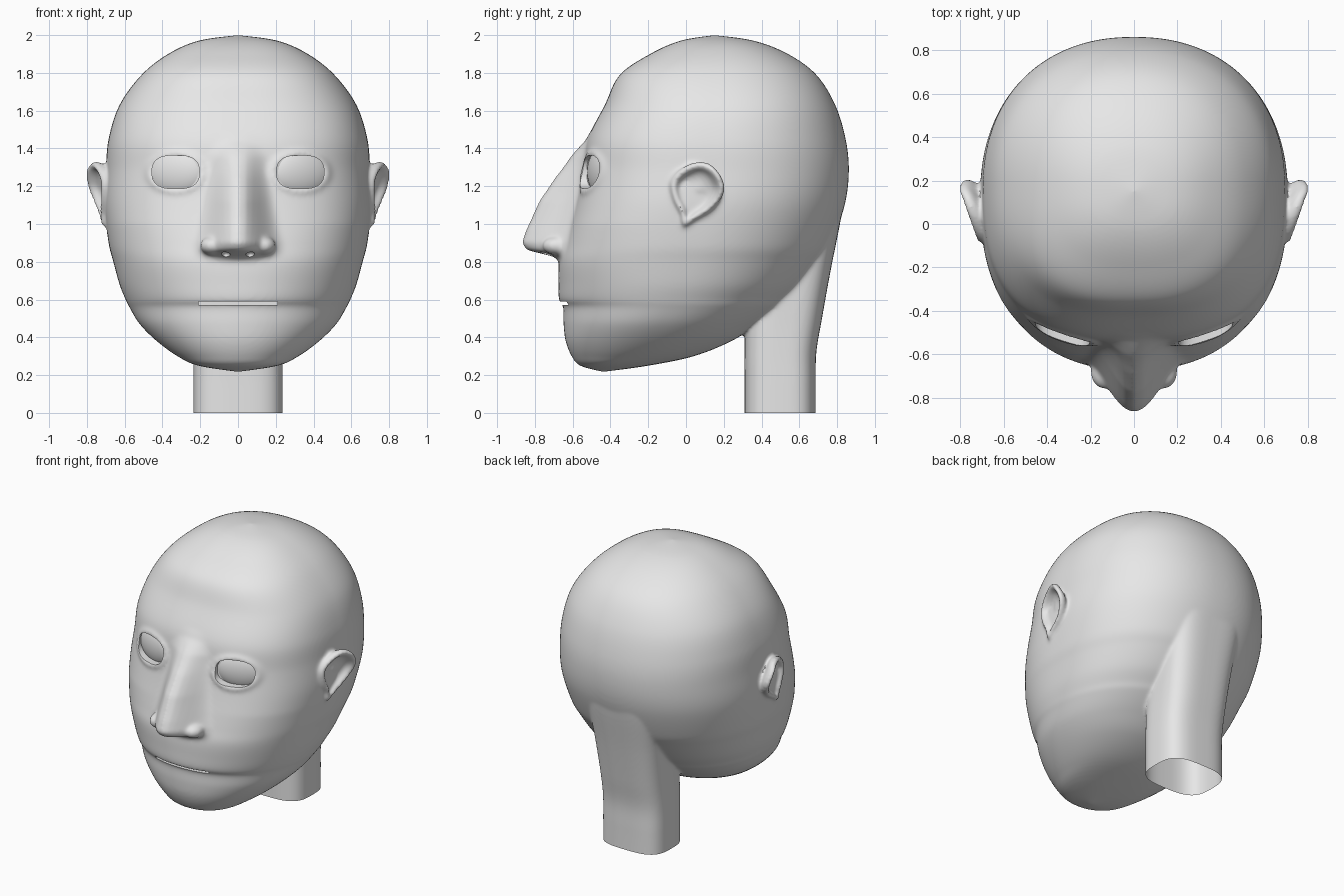
import bpy, bmesh, math
from mathutils import Vector, Matrix

cube = bpy.data.objects.get("Cube")
if cube:
    bpy.data.objects.remove(cube, do_unlink=True)

skin = bpy.data.materials.new("matte_grey")
skin.use_nodes = True
grey = (0.8, 0.8, 0.8, 1)
skin.diffuse_color = grey
skin.node_tree.nodes["Principled BSDF"].inputs["Base Color"].default_value = grey


def clamp(v):
    return max(0.0, min(1.0, v))


def spline(rows, t, closed=False):
    """Smooth curve through the rows, t from 0 to 1."""
    count = len(rows)
    spans = count if closed else count - 1
    i = min(int(t * spans), spans - 1)
    f = t * spans - i

    def pick(k):
        return Vector(rows[k % count] if closed else rows[max(0, min(count - 1, k))])

    a, b, c, d = (pick(i + k) for k in (-1, 0, 1, 2))
    return b + ((c - a) + ((2 * a - 5 * b + 4 * c - d) + (3 * (b - c) + d - a) * f) * f) * f / 2


def at_height(rows, z):
    """Linear lookup in a table sorted by falling height."""
    for hi, lo in zip(rows, rows[1:]):
        if lo[0] <= z <= hi[0]:
            return Vector(lo).lerp(Vector(hi), (z - lo[0]) / (hi[0] - lo[0]))
    return Vector((z, 0, 1))


def power(v, n):
    return math.copysign(abs(v) ** (2 / n), v)


def loft(bm, rings):
    """Closed skin over a list of rings with equal point counts."""
    loops = [[bm.verts.new(p) for p in ring] for ring in rings]
    for lower, upper in zip(loops, loops[1:]):
        for j in range(len(lower)):
            bm.faces.new((lower[j - 1], lower[j], upper[j], upper[j - 1]))
    bm.faces.new(loops[0])
    bm.faces.new(loops[-1])


def ball(bm, centre, size, turn=0.0):
    place = (Matrix.Translation(centre) @ Matrix.Rotation(turn, 4, 'Z')
             @ Matrix.Diagonal((*size, 1)))
    bmesh.ops.create_uvsphere(bm, u_segments=48, v_segments=32, radius=1, matrix=place)


def finish(bm, name):
    bmesh.ops.remove_doubles(bm, verts=bm.verts, dist=1e-5)
    bmesh.ops.recalc_face_normals(bm, faces=bm.faces)
    mesh = bpy.data.meshes.new(name)
    bm.to_mesh(mesh)
    bm.free()
    ob = bpy.data.objects.new(name, mesh)
    bpy.context.collection.objects.link(ob)
    return ob


def bake(ob):
    bpy.context.view_layer.update()
    deps = bpy.context.evaluated_depsgraph_get()
    mesh = bpy.data.meshes.new_from_object(ob.evaluated_get(deps))
    ob.modifiers.clear()
    ob.data = mesh


# Skull and jaw: height, front, back, half width
SKULL = [(2, .15, .15, 0), (1.97, -.03, .36, .21), (1.9, -.19, .54, .37),
         (1.79, -.35, .69, .51), (1.63, -.43, .79, .627), (1.45, -.52, .845, .685),
         (1.28, -.55, .862, .7), (1.1, -.59, .84, .708), (.9, -.645, .77, .685),
         (.8, -.672, .71, .66), (.68, -.675, .62, .627), (.6, -.672, .54, .595),
         (.56, -.65, .5, .575), (.47, -.648, .38, .52), (.38, -.637, .24, .43),
         (.3, -.605, .04, .32), (.25, -.56, -.2, .21), (.217, -.44, -.44, 0)]
# Nose: height, projection, half width
NOSE = [(1.5, 0, .1), (1.44, .01, .13), (1.36, .07, .17), (1.24, .14, .18),
        (1.12, .195, .2), (.97, .222, .23), (.9, .225, .25), (.863, .19, .25),
        (.826, .03, .24), (.8, 0, .2)]
EYE = Vector((.33, -.44, 1.275))
EYE_W, EYE_H = .125, .088


def skull_ring(t):
    z, front, back, width = spline(SKULL, t)
    middle, depth = (front + back) / 2, (back - front) / 2
    _, reach, half = at_height(NOSE, z)
    ring = []
    for k in range(240):
        a = math.tau * k / 240
        n = 2.1 + .5 * clamp((z - .6) / .4) if math.sin(a) < 0 else 2.2
        x = width * power(math.cos(a), n)
        y = middle + depth * power(math.sin(a), n)
        if y < middle:
            # Nose ridge and raised eyelid rims
            y -= reach * math.cos(math.pi / 2 * clamp(abs(x) / half)) ** 2
            d = math.hypot((abs(x) - EYE.x) / EYE_W, (z - EYE.z) / EYE_H)
            y -= .016 * math.exp(-((d - 1.15) / .17) ** 2)
        ring.append((x, y, z))
    return ring


bm = bmesh.new()
loft(bm, [skull_ring(i / 240) for i in range(241)])

# Neck: height, front, back, half width
NECK = [(-.06, .31, .687, .237), (.15, .31, .687, .237), (.32, .31, .69, .237),
        (.5, .32, .72, .24), (.75, .38, .765, .25), (1, .5, .815, .26), (1.15, .6, .84, .25)]
neck_rings = []
for i in range(41):
    z, front, back, width = spline(NECK, i / 40)
    neck_rings.append([(width * power(math.cos(a), 3.2),
                        (front + back) / 2 + (back - front) / 2 * power(math.sin(a), 3.2), z)
                       for a in (math.tau * k / 64 for k in range(64))])
loft(bm, neck_rings)

# Ears: outline seen from the side, then a bowl with a rolled rim
EAR = [(-.085, 1.22), (-.03, 1.29), (.07, 1.33), (.15, 1.3), (.203, 1.21), (.19, 1.14),
       (.13, 1.07), (.05, 1.02), (-.015, .985), (-.03, 1.05), (-.07, 1.13)]
BOWL = [(.01, -.035), (.35, -.045), (.62, -.035), (.78, 0), (.91, .008),
        (1, -.016), (.94, -.045), (.6, -.08), (.01, -.085)]
middle = Vector((.06, 1.18))
for side in (-1, 1):
    rings = []
    for i in range(33):
        r, lift = spline(BOWL, i / 32)
        ring = []
        for k in range(72):
            y, z = middle + (spline(EAR, k / 72, True) - middle) * r
            flare = .35 * (y + .08) * clamp((z - .97) / .3)
            ring.append((side * (.715 + flare + lift), y, z))
        rings.append(ring)
    loft(bm, rings)
    # Nose wings
    ball(bm, (side * .135, -.68, .885), (.065, .08, .05))

head = finish(bm, "head")
remesh = head.modifiers.new("Fuse", 'REMESH')
remesh.mode = 'VOXEL'
remesh.voxel_size = .01
relax = head.modifiers.new("Relax", 'SMOOTH')
relax.factor = .5
relax.iterations = 12
bake(head)

# Cutter for eye openings, nostrils and mouth slit
bm = bmesh.new()
for side in (-1, 1):
    outline = []
    for k in range(64):
        a = math.tau * k / 64
        outline.append((EYE_W * power(math.cos(a), 2.7), EYE_H * power(math.sin(a), 2.7)))
    loft(bm, [[(side * (EYE.x + u), -.9, EYE.z + v) for u, v in outline],
              [(side * (EYE.x + u), -.475 + .4 * u, EYE.z + v) for u, v in outline]])
    ball(bm, (side * .065, -.74, .835), (.024, .045, .024))
bmesh.ops.create_cube(bm, size=1, matrix=Matrix.Translation((0, -.695, .58))
                      @ Matrix.Diagonal((.42, .21, .018, 1)))
cutter = finish(bm, "face_cutter")
cutter.hide_render = True
cut = head.modifiers.new("Openings", 'BOOLEAN')
cut.operation = 'DIFFERENCE'
cut.solver = 'EXACT'
cut.object = cutter
bake(head)
bpy.data.objects.remove(cutter, do_unlink=True)

# Open the neck at the ground
bm = bmesh.new()
bm.from_mesh(head.data)
bmesh.ops.bisect_plane(bm, geom=bm.verts[:] + bm.edges[:] + bm.faces[:],
                       plane_co=(0, 0, 0), plane_no=(0, 0, 1), clear_inner=True)
bm.to_mesh(head.data)
bm.free()

# Eyeballs
parts = [head]
for side, name in ((1, "left_eye"), (-1, "right_eye")):
    bm = bmesh.new()
    ball(bm, (side * EYE.x, EYE.y, EYE.z), (.17, .062, .13), side * .36)
    parts.append(finish(bm, name))

bpy.ops.object.select_all(action='DESELECT')
for ob in parts:
    ob.data.materials.clear()
    ob.data.materials.append(skin)
    ob.select_set(True)
bpy.context.view_layer.objects.active = head
bpy.ops.object.shade_smooth_by_angle(angle=math.radians(40))
